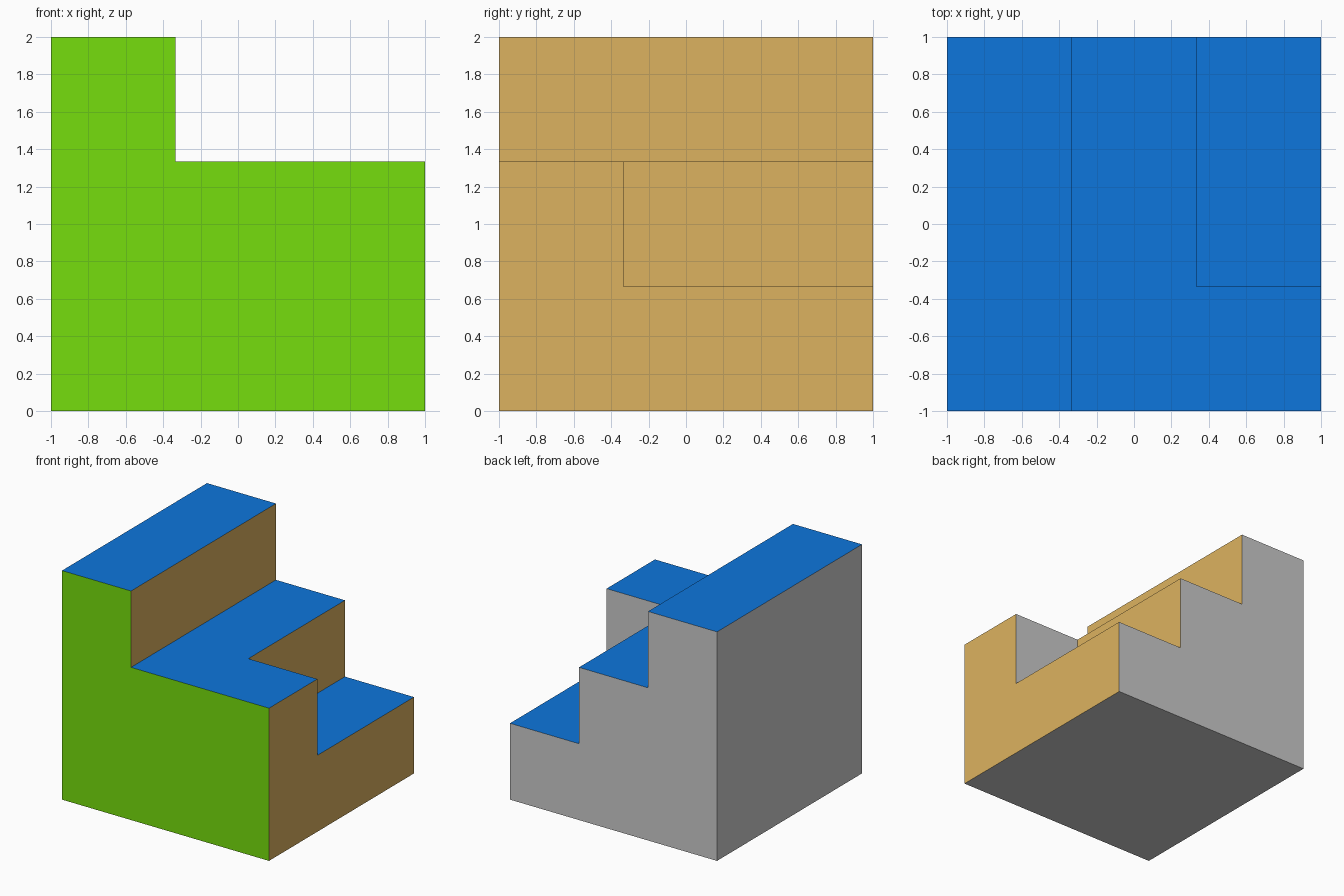
import bpy, bmesh
from mathutils import Vector

if "Cube" in bpy.data.objects:
    bpy.data.objects.remove(bpy.data.objects["Cube"])

U = 2 / 3  # one step
# Step heights in units: rows run front to back, columns left to right
HEIGHTS = [[3, 2, 2],
           [3, 2, 1],
           [3, 2, 1]]


def filled(x, y, z):
    return 0 <= x < 3 and 0 <= y < 3 and 0 <= z < HEIGHTS[y][x]


def material(name, rgb):
    mat = bpy.data.materials.new(name)
    mat.diffuse_color = (*rgb, 1)
    mat.use_nodes = True
    mat.node_tree.nodes["Principled BSDF"].inputs["Base Color"].default_value = mat.diffuse_color
    return mat


mesh = bpy.data.meshes.new("stepped_block")
block = bpy.data.objects.new("stepped_block", mesh)
bpy.context.collection.objects.link(block)
for name, rgb in (("grey", (0.8, 0.8, 0.8)),
                  ("front_green", (0.18, 0.73, 0.004)),
                  ("right_tan", (0.72, 0.45, 0.117)),
                  ("top_blue", (0.004, 0.18, 0.72))):
    mesh.materials.append(material(name, rgb))

# Colour follows the direction a face looks; other directions stay grey
SLOT = {(0, -1, 0): 1, (1, 0, 0): 2, (0, 0, 1): 3}

# Outer skin of the stacked unit cubes
bm = bmesh.new()
for y, row in enumerate(HEIGHTS):
    for x, height in enumerate(row):
        for z in range(height):
            centre = Vector((x - 1, y - 1, z + 0.5))
            for axis in range(3):
                for sign in (-1, 1):
                    n = Vector((0, 0, 0))
                    n[axis] = sign
                    d = tuple(int(c) for c in n)
                    if filled(x + d[0], y + d[1], z + d[2]):
                        continue
                    a = Vector((0, 0, 0))
                    a[(axis + 1) % 3] = 0.5
                    b = n.cross(a)
                    mid = centre + n * 0.5
                    corners = (mid - a - b, mid + a - b, mid + a + b, mid - a + b)
                    face = bm.faces.new([bm.verts.new(c * U) for c in corners])
                    face.material_index = SLOT.get(d, 0)

# Weld and merge the flat regions into single faces
bmesh.ops.remove_doubles(bm, verts=bm.verts[:], dist=1e-4)
bmesh.ops.dissolve_limit(bm, angle_limit=0.02, verts=bm.verts[:],
                         edges=bm.edges[:], delimit={'MATERIAL'})
bmesh.ops.recalc_face_normals(bm, faces=bm.faces[:])
bm.to_mesh(mesh)
bm.free()
